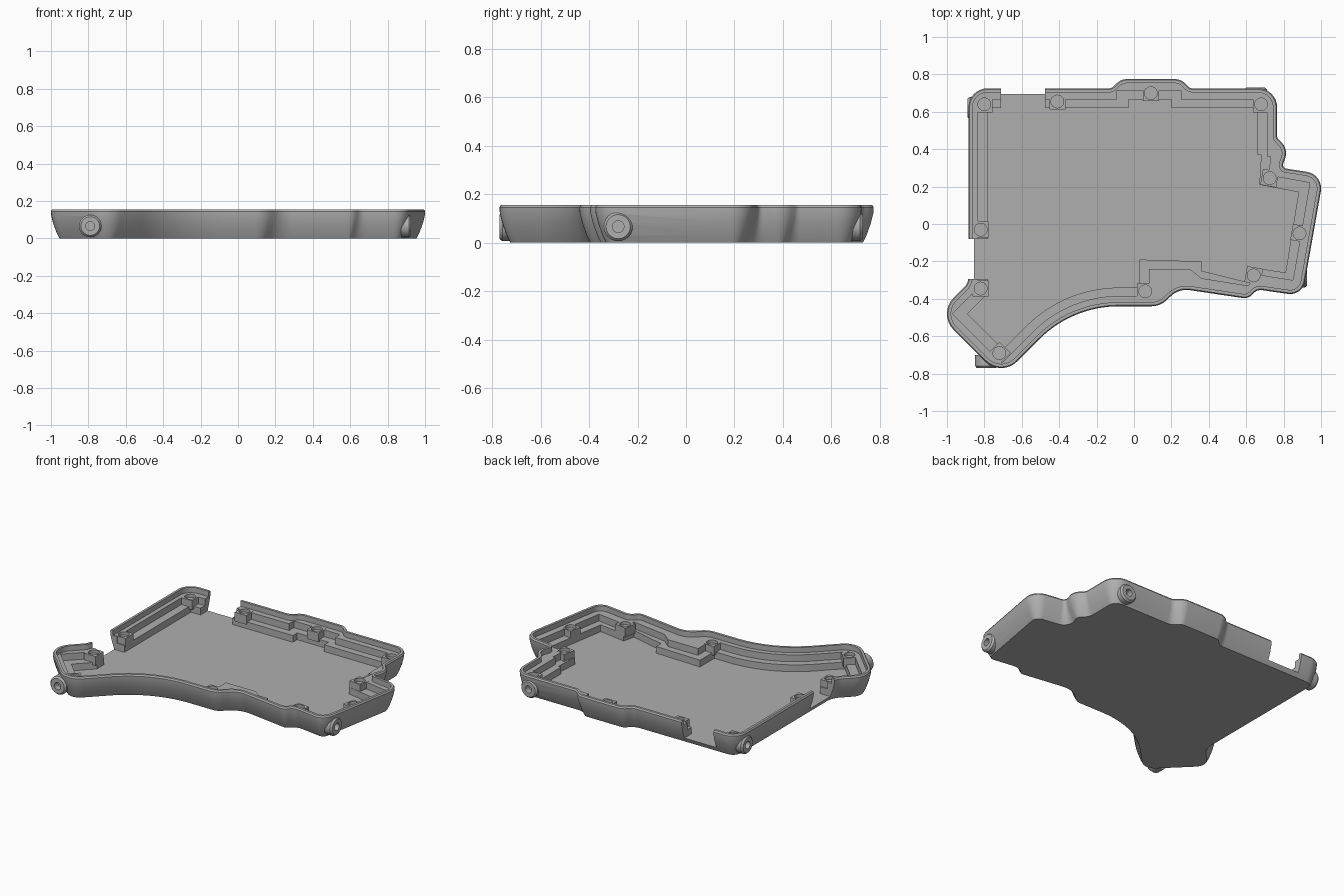
import bpy, bmesh, math
from mathutils import Vector, Matrix

cube = bpy.data.objects.get("Cube")
if cube:
    bpy.data.objects.remove(cube)

grey = bpy.data.materials.new("plain grey")
grey.use_nodes = True
COLOR = (0.43, 0.43, 0.43, 1)
grey.diffuse_color = COLOR
grey.node_tree.nodes["Principled BSDF"].inputs["Base Color"].default_value = COLOR

RIM, LEDGE, STEP, FLOOR = 0.155, 0.12, 0.075, 0.03


def fillet(corners, steps=8):
    """Round each (x, y, radius) corner of a polygon."""
    out = []
    for i, c in enumerate(corners):
        p = Vector(c[:2])
        r = c[2] if len(c) > 2 else 0
        a = (Vector(corners[i - 1][:2]) - p).normalized()
        b = (Vector(corners[(i + 1) % len(corners)][:2]) - p).normalized()
        if r == 0:
            out.append(p)
            continue
        half = a.angle(b) / 2
        center = p + (a + b).normalized() * r / math.sin(half)
        start = p + a * r / math.tan(half) - center
        end = p + b * r / math.tan(half) - center
        sweep = math.atan2(start.x * end.y - start.y * end.x, start.dot(end))
        n = steps * 2 if r > 0.3 else steps
        out += [center + Matrix.Rotation(sweep * k / n, 2) @ start for k in range(n + 1)]
    return out


def inset(points, d):
    """Move a counter-clockwise outline inward."""
    out = []
    for i, p in enumerate(points):
        e1 = (p - points[i - 1]).normalized()
        e2 = (points[(i + 1) % len(points)] - p).normalized()
        n1, n2 = Vector((-e1.y, e1.x)), Vector((-e2.y, e2.x))
        out.append(p + (n1 + n2) * d / (1 + n1.dot(n2)))
    return out


def loft(name, layers):
    """Solid through a stack of (points, z) outlines."""
    bm = bmesh.new()
    rings = [[bm.verts.new((p.x, p.y, z)) for p in pts] for pts, z in layers]
    for lo, hi in zip(rings, rings[1:]):
        for i in range(len(lo)):
            bm.faces.new((lo[i - 1], lo[i], hi[i], hi[i - 1]))
    bm.faces.new(rings[0])
    bm.faces.new(rings[-1])
    bmesh.ops.recalc_face_normals(bm, faces=bm.faces)
    mesh = bpy.data.meshes.new(name)
    bm.to_mesh(mesh)
    bm.free()
    mesh.materials.append(grey)
    ob = bpy.data.objects.new(name, mesh)
    bpy.context.collection.objects.link(ob)
    return ob


def circle(r, n=24):
    return [Vector((r * math.cos(math.tau * k / n), r * math.sin(math.tau * k / n))) for k in range(n)]


def box(name, x0, x1, y0, y1, z0, z1):
    pts = [Vector(p) for p in ((x0, y0), (x1, y0), (x1, y1), (x0, y1))]
    return loft(name, [(pts, z0), (pts, z1)])


def combine(target, tool, operation):
    mod = target.modifiers.new("combine", "BOOLEAN")
    mod.operation, mod.solver, mod.object = operation, "EXACT", tool
    bpy.ops.object.select_all(action="DESELECT")
    bpy.context.view_layer.objects.active = target
    target.select_set(True)
    bpy.ops.object.modifier_apply(modifier=mod.name)
    bpy.data.objects.remove(tool)


# Outer shell with a tapering underside and a small rim chamfer
outline = fillet([
    (-1.05, -.48, .12), (-.71, -.82, .12), (-.33, -.44, .6), (.14, -.44, .12),
    (.24, -.345, .12), (.61, -.4, .06), (.66, -.35, .05), (.9, -.385, .08),
    (1.015, .265, .09), (.79, .3, .02), (.825, .4, .08), (.765, .46, .03),
    (.765, .725, .1), (.3, .725, .04), (.25, .775, .08), (-.07, .775, .08),
    (-.12, .725, .04), (-.885, .725, .1), (-.885, -.315, .08)])
profile = [(.045, 0), (.03, .03), (.012, .08), (.002, .12), (0, .145), (.006, RIM)]
tray = loft("case_tray", [(inset(outline, d), z) for d, z in profile])

# Round corner lugs: centre of outer face and outward direction
lugs = [((-.79, -.77), (0, -1)), ((.925, -.28), (1, 0)),
        ((.65, .73), (0, 1)), ((-.89, .62), (-1, 0))]


def lug_matrix(pos, out):
    turn = Vector((*out, 0)).to_track_quat("Z", "Y").to_matrix().to_4x4()
    return Matrix.Translation((*pos, .066)) @ turn


for pos, out in lugs:
    lug = loft("lug", [(circle(.06), -.07), (circle(.06), -.012), (circle(.05), 0)])
    lug.data.transform(lug_matrix(pos, out))
    combine(tray, lug, "UNION")

# Stepped interior: lip, upper ledge, lower step down to the floor
ledge_edge = fillet([
    (-.835, .665), (-.09, .665), (-.09, .715), (.25, .715), (.25, .665),
    (.71, .665), (.71, .36), (.73, .36), (.72, .26), (.94, .22), (.85, -.3),
    (.66, -.27), (.61, -.33), (.36, -.29), (.3, -.24), (.08, -.24), (.08, -.385),
    (-.35, -.385, .65), (-.7075, -.7425), (-.97, -.48), (-.835, -.345)])
floor_edge = fillet([
    (-.78, .62), (-.03, .62), (-.03, .665), (.2, .665), (.2, .62), (.66, .62),
    (.66, .37), (.68, .37), (.67, .21), (.88, .17), (.81, -.26), (.62, -.23),
    (.6, -.31), (.36, -.25), (.36, -.2), (.03, -.19), (.03, -.34),
    (-.37, -.34, .7), (-.7, -.67), (-.89, -.48), (-.78, -.37)])
for edge, z in ((inset(outline, .022), LEDGE), (ledge_edge, STEP), (floor_edge, FLOOR)):
    combine(tray, loft("pocket", [(edge, z), (edge, .3)]), "DIFFERENCE")

# Screw pads: position and turn in degrees
posts = [(-.8, .64, 0), (-.41, .655, 0), (.09, .7, 0), (.68, .64, 0),
         (.725, .245, -10), (.885, -.05, -10), (.64, -.275, -10), (.06, -.36, 0),
         (-.72, -.69, 45), (-.82, -.345, 0), (-.82, -.03, 0)]
for x, y, turn in posts:
    pad = box("pad", -.043, .043, -.043, .043, .06, LEDGE + .0005)
    pad.data.transform(Matrix.Translation((x, y, 0)) @ Matrix.Rotation(math.radians(turn), 4, "Z"))
    combine(tray, pad, "UNION")
for x, y, turn in posts:
    hole = loft("hole", [(circle(.034), LEDGE - .02), (circle(.034), .2)])
    hole.data.transform(Matrix.Translation((x, y, 0)))
    combine(tray, hole, "DIFFERENCE")

# Wall openings at the back and on the side
combine(tray, box("back_opening", -.71, -.475, .6, .9, FLOOR, .3), "DIFFERENCE")
combine(tray, box("side_opening", -1.1, -.77, -.295, -.08, FLOOR, .3), "DIFFERENCE")

# Blind holes in the lugs
for pos, out in lugs:
    hole = loft("lug_hole", [(circle(.024), -.04), (circle(.024), .05)])
    hole.data.transform(lug_matrix(pos, out))
    combine(tray, hole, "DIFFERENCE")

bpy.ops.object.select_all(action="DESELECT")
tray.select_set(True)
bpy.context.view_layer.objects.active = tray
bpy.ops.object.shade_smooth_by_angle(angle=math.radians(30))
